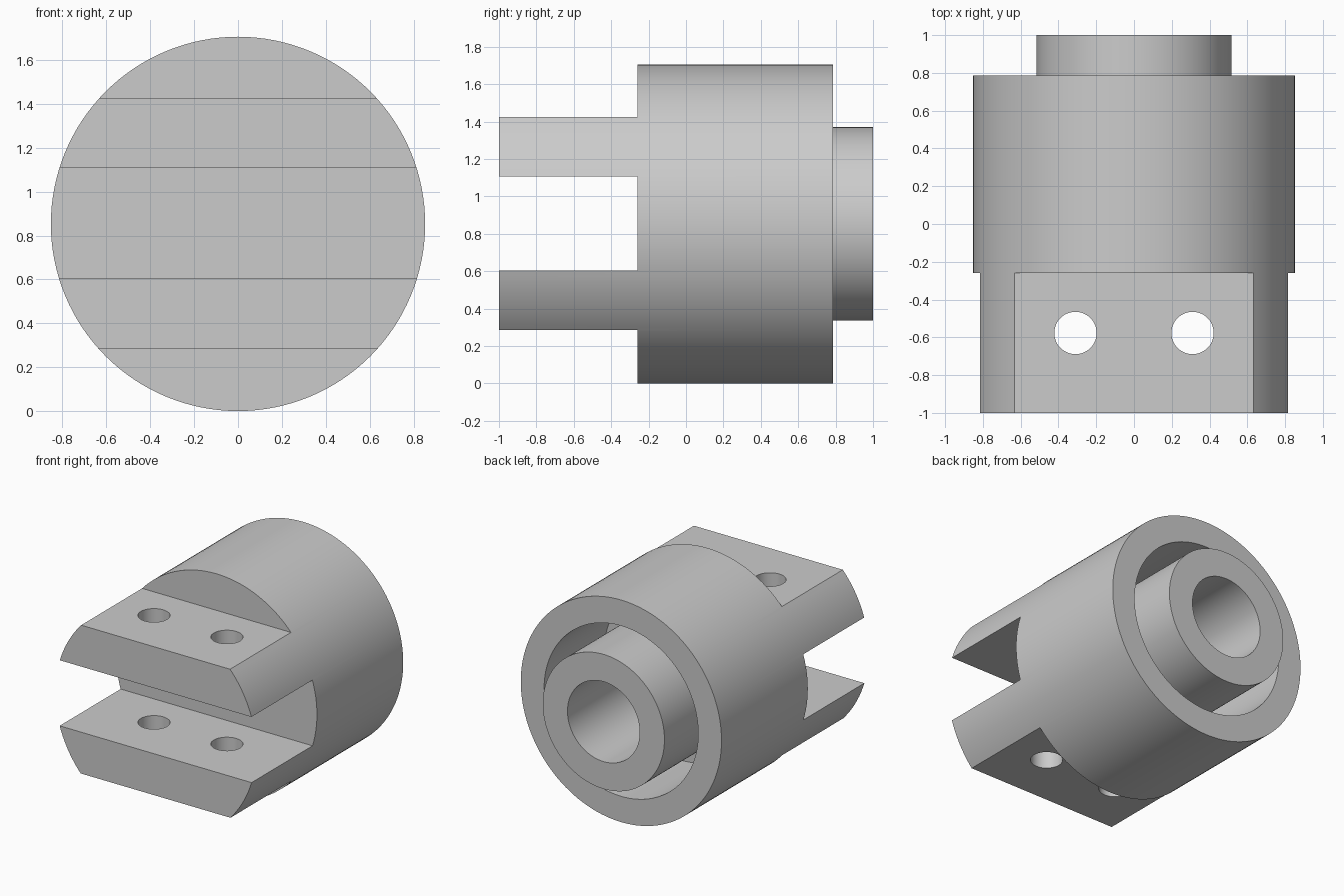
import bpy
import bmesh
from math import pi, radians
from mathutils import Matrix, Vector

if "Cube" in bpy.data.objects:
    bpy.data.objects.remove(bpy.data.objects["Cube"], do_unlink=True)

RADIUS = 0.853          # outer radius, also the height of the axis
SHOULDER = -0.26        # where the fork meets the body
FLOOR = 0.06            # bottom of the groove and the bore

grey = bpy.data.materials.new("plain grey")
grey.use_nodes = True
grey.diffuse_color = (0.6, 0.6, 0.6, 1)
grey.node_tree.nodes["Principled BSDF"].inputs["Base Color"].default_value = (0.6, 0.6, 0.6, 1)


def make_object(name, bm):
    bmesh.ops.recalc_face_normals(bm, faces=bm.faces)
    mesh = bpy.data.meshes.new(name)
    bm.to_mesh(mesh)
    bm.free()
    mesh.materials.append(grey)
    obj = bpy.data.objects.new(name, mesh)
    bpy.context.collection.objects.link(obj)
    return obj


def lathe(name, profile, steps):
    """Turn (radius, y) points around the horizontal axis of the part."""
    bm = bmesh.new()
    verts = [bm.verts.new((r, y, RADIUS)) for r, y in profile]
    edges = [bm.edges.new(pair) for pair in zip(verts, verts[1:])]
    bmesh.ops.spin(bm, geom=verts + edges, cent=(0, 0, RADIUS), axis=(0, 1, 0),
                   angle=2 * pi, steps=steps, use_merge=True)
    bmesh.ops.remove_doubles(bm, verts=bm.verts, dist=0.0001)
    # Join the end discs into single flat faces
    bmesh.ops.dissolve_limit(bm, angle_limit=radians(0.5), verts=bm.verts, edges=bm.edges)
    return make_object(name, bm)


def box(name, low, high):
    bm = bmesh.new()
    low, high = Vector(low), Vector(high)
    bmesh.ops.create_cube(bm, size=1, matrix=Matrix.Translation((low + high) / 2)
                          @ Matrix.Diagonal((*(high - low), 1)))
    return make_object(name, bm)


def drill(name, x, y, radius):
    bm = bmesh.new()
    bmesh.ops.create_cone(bm, cap_ends=True, segments=48, radius1=radius, radius2=radius,
                          depth=3, matrix=Matrix.Translation((x, y, RADIUS)))
    return make_object(name, bm)


# Turned body with rear groove, hollow boss and blind bore
body = lathe("coupling_body", [
    (0, -1), (RADIUS, -1), (RADIUS, 0.787), (0.655, 0.787), (0.655, FLOOR),
    (0.517, FLOOR), (0.517, 1), (0.307, 1), (0.307, FLOOR), (0, FLOOR)], 128)

# Cutters that leave two flat fork plates, then the pin holes through them
cutters = [
    box("lower_flat_cutter", (-1, -1.2, -0.2), (1, SHOULDER, 0.285)),
    box("slot_cutter", (-1, -1.2, 0.603), (1, SHOULDER, 1.107)),
    box("upper_flat_cutter", (-1, -1.2, 1.425), (1, SHOULDER, 2)),
]
for side, x in (("left", 0.31), ("right", -0.31)):
    cutters.append(drill(side + "_hole_cutter", x, -0.577, 0.112))

for cutter in cutters:
    cutter.hide_render = True
    cutter.hide_set(True)
    cut = body.modifiers.new(cutter.name, "BOOLEAN")
    cut.operation = "DIFFERENCE"
    cut.solver = "EXACT"
    cut.object = cutter

# Apply the cuts and shade
bpy.context.view_layer.objects.active = body
body.select_set(True)
for name in [m.name for m in body.modifiers]:
    bpy.ops.object.modifier_apply(modifier=name)
for cutter in cutters:
    bpy.data.objects.remove(cutter, do_unlink=True)
bpy.ops.object.shade_smooth_by_angle(angle=radians(30))
